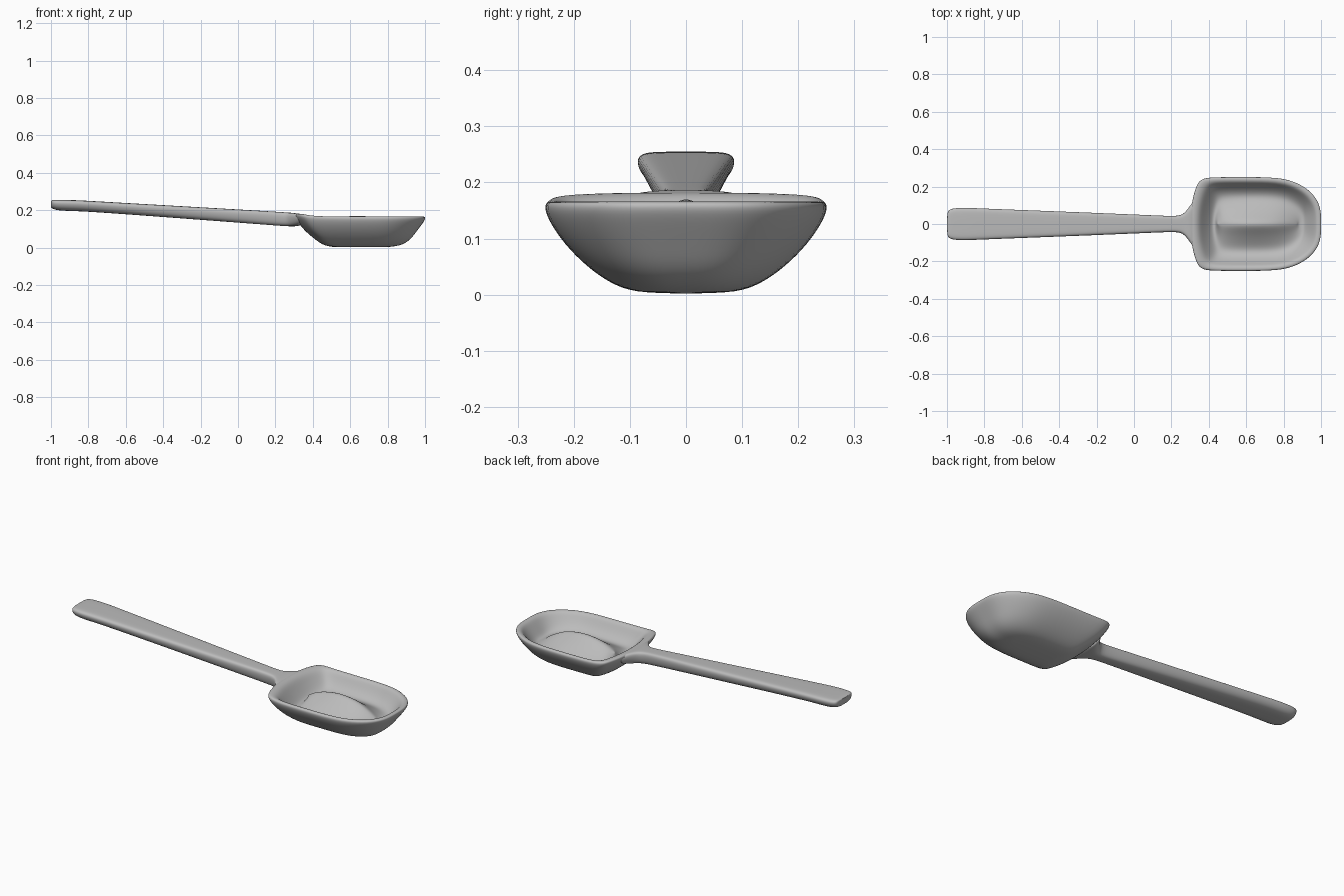
import bpy, bmesh

cube = bpy.data.objects.get("Cube")
if cube:
    bpy.data.objects.remove(cube, do_unlink=True)

grey = bpy.data.materials.new("plain grey")
grey.use_nodes = True
grey.diffuse_color = (0.5, 0.5, 0.5, 1)
grey.node_tree.nodes["Principled BSDF"].inputs["Base Color"].default_value = (0.5, 0.5, 0.5, 1)


def loft(name, rings, cap_start, cap_end):
    """Skin closed rings of points into a smooth subdivided object."""
    bm = bmesh.new()
    loops = [[bm.verts.new(p) for p in ring] for ring in rings]
    n = len(rings[0])
    for a, b in zip(loops, loops[1:]):
        for i in range(n):
            j = (i + 1) % n
            bm.faces.new((a[i], a[j], b[j], b[i]))
    # Caps are strips of quads between the two mirrored halves
    for loop, wanted in ((loops[0], cap_start), (loops[-1], cap_end)):
        if wanted:
            for i in range(n // 2):
                quad = [loop[i], loop[i + 1], loop[-i - 1], loop[-i]]
                quad = list(dict.fromkeys(quad))
                if len(quad) > 2:
                    bm.faces.new(quad)
    bmesh.ops.recalc_face_normals(bm, faces=bm.faces)
    mesh = bpy.data.meshes.new(name)
    bm.to_mesh(mesh)
    bm.free()
    mesh.materials.append(grey)
    mesh.shade_smooth()
    obj = bpy.data.objects.new(name, mesh)
    bpy.context.collection.objects.link(obj)
    mod = obj.modifiers.new("smooth", "SUBSURF")
    mod.levels = mod.render_levels = 2
    return obj


# Bowl outline: position along the length, fraction of half width
outline = [(0, 0), (0.01, 0.42), (0.045, 0.8), (0.08, 0.96), (0.16, 1), (0.4, 1),
           (0.67, 1), (0.82, 0.89), (0.94, 0.66), (1, 0.36), (1, 0)]
full = outline + [(u, -v) for u, v in outline[-2:0:-1]]


def bowl_ring(x0, x1, half, z, rim=0, ridge=0):
    ring = []
    for u, v in full:
        x = x0 + (x1 - x0) * u
        lift = rim * max(0, min(1, (0.42 - x) / 0.1))
        lift += ridge * max(0, 1 - ((x - 0.64) / 0.24) ** 2)
        ring.append((x, half * v, z + lift))
    return ring


bowl = loft("bowl", [
    # outside, from the base up to the rim
    bowl_ring(0.52, 0.79, 0.06, 0.002),
    bowl_ring(0.46, 0.87, 0.115, 0.009),
    bowl_ring(0.415, 0.92, 0.165, 0.04),
    bowl_ring(0.365, 0.95, 0.208, 0.08),
    bowl_ring(0.325, 0.98, 0.238, 0.12, 0.005),
    bowl_ring(0.295, 1.003, 0.253, 0.152, 0.015),
    bowl_ring(0.30, 1.0, 0.249, 0.167, 0.018),
    # inside wall
    bowl_ring(0.34, 0.975, 0.226, 0.166, 0.018),
    bowl_ring(0.365, 0.958, 0.212, 0.145),
    bowl_ring(0.395, 0.93, 0.185, 0.105),
    bowl_ring(0.42, 0.91, 0.145, 0.08),
    # raised lengthwise ridge in the floor
    bowl_ring(0.435, 0.89, 0.10, 0.08, ridge=0.025),
    bowl_ring(0.44, 0.88, 0.05, 0.082, ridge=0.06),
    bowl_ring(0.445, 0.87, 0.012, 0.085, ridge=0.093),
], True, True)

# Handle stations: x, half width, bottom z, top z
stations = [(-1.0, 0.058, 0.217, 0.249), (-0.992, 0.076, 0.207, 0.255),
            (-0.96, 0.087, 0.198, 0.255), (-0.88, 0.087, 0.195, 0.254),
            (-0.8, 0.083, 0.193, 0.25), (-0.3, 0.064, 0.156, 0.221),
            (0.1, 0.047, 0.126, 0.198), (0.23, 0.041, 0.116, 0.19),
            (0.265, 0.052, 0.114, 0.187), (0.295, 0.09, 0.113, 0.186),
            (0.32, 0.13, 0.115, 0.181), (0.335, 0.14, 0.12, 0.172)]
# Cross-section: flat rounded top, narrower base
section = [(0, 1), (0.6, 1), (0.92, 0.96), (1.03, 0.72), (0.9, 0.25), (0.6, 0), (0, 0)]
section += [(-y, z) for y, z in section[-2:0:-1]]
handle = loft("handle", [[(x, w * y, lo + (hi - lo) * z) for y, z in section]
                         for x, w, lo, hi in stations], True, True)
